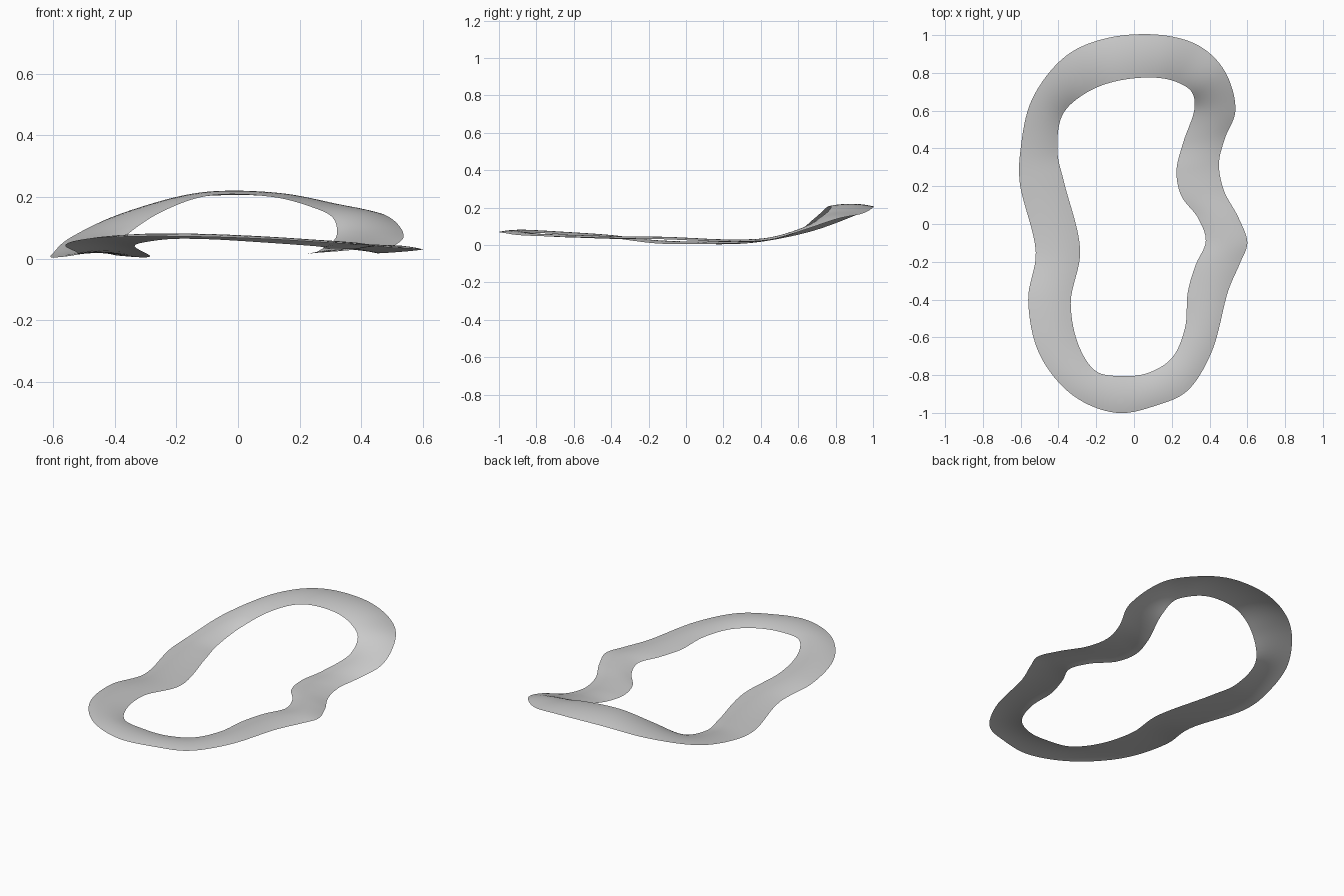
import bpy, bmesh
from mathutils import Vector

if "Cube" in bpy.data.objects:
    bpy.data.objects.remove(bpy.data.objects["Cube"])

# Stations round the loop, in hundredths: outer x, y, z, inner x, y, z
stations = [
    (-9, -100, 7, -8, -80.5, 6.2), (12, -96, 6.2, 7, -79, 5.3),
    (28, -88.5, 5.2, 20, -71, 4.4), (41, -68, 4.4, 27, -55, 3.8),
    (50, -35, 3.5, 28.5, -36, 3.2), (56, -21, 3.2, 32.5, -22, 3.2),
    (60, -10, 3, 38, -9, 3), (55.5, 3, 2.4, 34, 3, 2.5),
    (47.5, 18, 1.8, 25, 15, 1.8), (45, 32, 1.8, 22.5, 28, 1.5),
    (48, 45, 2.8, 26, 43, 2.4), (53.7, 60, 7, 32, 61, 7.5),
    (48, 81, 14, 30.5, 70, 13.5), (35, 94, 16.7, 23, 75, 17),
    (15, 100, 20, 11, 77.5, 20), (-14, 98.5, 20, -10, 75.5, 20.3),
    (-36, 89, 15.2, -26, 69, 14.5), (-54, 66, 7, -38, 57.5, 6),
    (-60, 40, 1.7, -40.5, 38, 1.6), (-60.5, 22, .4, -37, 22, .8),
    (-52, -15, 1.6, -28.5, -14, .7), (-56, -40, 4.2, -33.5, -42, 4),
    (-50, -69, 6.2, -29, -65, 5.5), (-32, -91, 7.2, -20, -78, 6.4),
]
CROWN = 0.013      # rise in the middle of the strip
STEPS, ACROSS = 8, 10


def spline(p, i, t):
    """Closed Catmull-Rom curve through the points p."""
    n = len(p)
    a, b, c, d = (p[(i + k) % n] for k in (-1, 0, 1, 2))
    # centripetal tangents keep uneven spacing free of kinks
    d0, d1, d2 = ((v - u).length ** 0.5 for u, v in ((a, b), (b, c), (c, d)))
    m1 = (c - b) + d1 * ((b - a) / d0 - (c - a) / (d0 + d1))
    m2 = (c - b) + d1 * ((d - c) / d2 - (d - b) / (d1 + d2))
    return ((2 * t**3 - 3 * t**2 + 1) * b + (t**3 - 2 * t**2 + t) * m1
            + (3 * t**2 - 2 * t**3) * c + (t**3 - t**2) * m2)


outer = [Vector(s[:3]) / 100 for s in stations]
inner = [Vector(s[3:]) / 100 for s in stations]

# Sweep the slightly arched strip round the loop
bm = bmesh.new()
rings = []
for i in range(len(stations)):
    for k in range(STEPS):
        o, n = spline(outer, i, k / STEPS), spline(inner, i, k / STEPS)
        ring = []
        for j in range(ACROSS + 1):
            u = j / ACROSS
            co = o.lerp(n, u)
            co.z = max(0, co.z + CROWN * 4 * u * (1 - u))
            ring.append(bm.verts.new(co))
        rings.append(ring)
for r, ring in enumerate(rings):
    nxt = rings[(r + 1) % len(rings)]
    for j in range(ACROSS):
        f = bm.faces.new((ring[j], nxt[j], nxt[j + 1], ring[j + 1]))
        f.smooth = True
mesh = bpy.data.meshes.new("winding_loop_track")
bm.to_mesh(mesh)
bm.free()
track = bpy.data.objects.new("winding_loop_track", mesh)
bpy.context.collection.objects.link(track)
